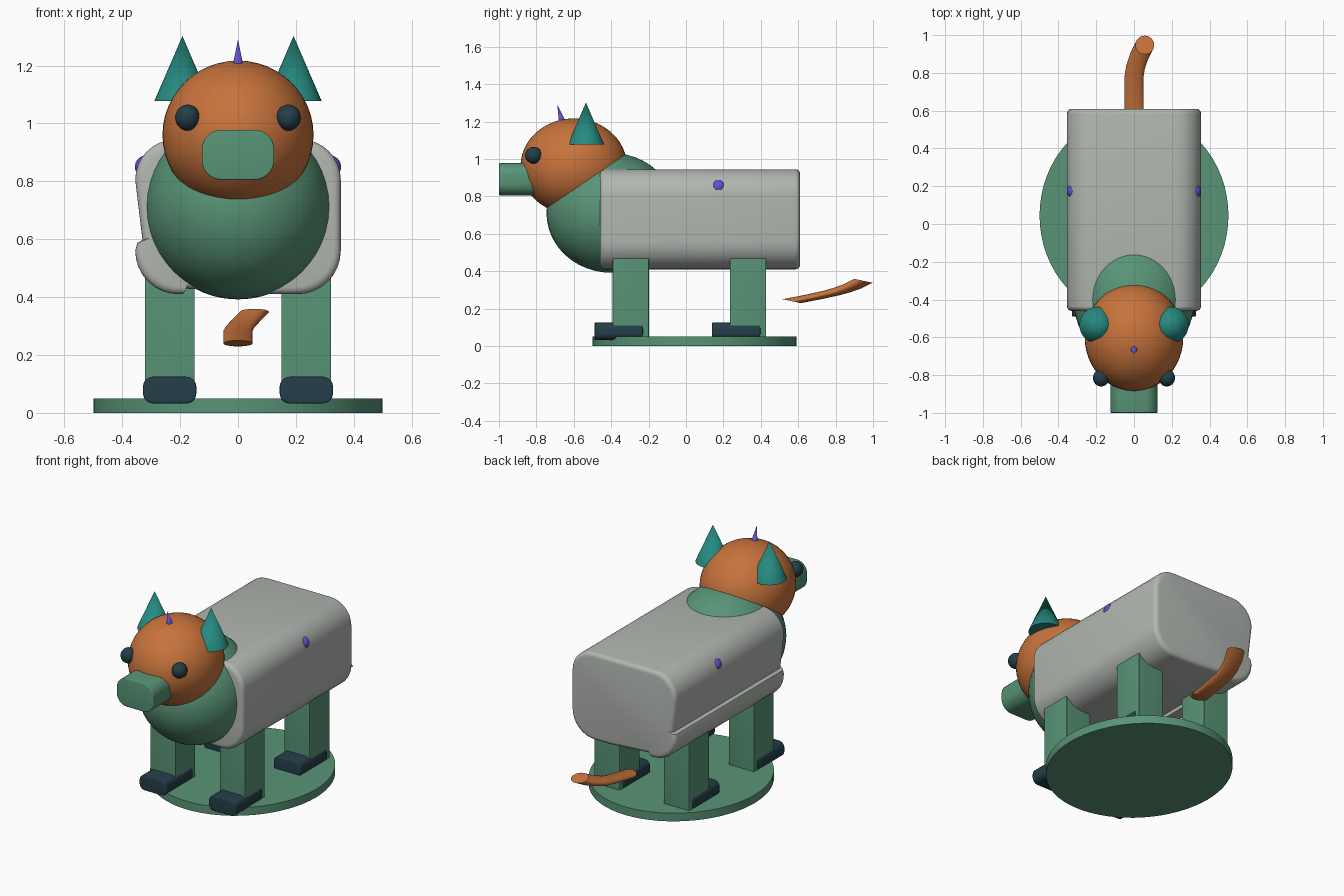
import bpy
import bmesh
from math import sin, cos, pi, radians
from mathutils import Vector

cube = bpy.data.objects.get("Cube")
if cube:
    bpy.data.objects.remove(cube, do_unlink=True)


def material(name, r, g, b):
    """Flat material from display colour values, stored as linear."""
    linear = [((c / 255 + 0.055) / 1.055) ** 2.4 for c in (r, g, b)] + [1]
    mat = bpy.data.materials.new(name)
    mat.use_nodes = True
    mat.diffuse_color = linear
    mat.node_tree.nodes["Principled BSDF"].inputs["Base Color"].default_value = linear
    return mat


GREY = material("pale_grey", 178, 183, 177)
GREEN = material("sage_green", 88, 148, 118)
ORANGE = material("burnt_orange", 200, 115, 60)
TEAL = material("teal", 37, 138, 128)
DARK = material("dark_slate", 36, 62, 72)
PURPLE = material("violet", 100, 80, 205)


def finish(obj, name, mat):
    obj.name = name
    obj.data.name = name
    obj.data.materials.append(mat)
    bpy.ops.object.select_all(action='DESELECT')
    obj.select_set(True)
    bpy.context.view_layer.objects.active = obj
    bpy.ops.object.shade_smooth_by_angle(angle=radians(35))
    return obj


def ellipsoid(name, mat, loc, size):
    bpy.ops.mesh.primitive_uv_sphere_add(segments=48, ring_count=24, location=loc)
    obj = bpy.context.object
    obj.scale = size
    bpy.ops.object.transform_apply(location=False, rotation=False, scale=True)
    return finish(obj, name, mat)


def cone(name, mat, base, tip, radius):
    base, tip = Vector(base), Vector(tip)
    axis = tip - base
    bpy.ops.mesh.primitive_cone_add(vertices=32, radius1=radius, depth=axis.length,
                                    location=(base + tip) / 2)
    obj = bpy.context.object
    obj.rotation_euler = axis.to_track_quat('Z', 'Y').to_euler()
    return finish(obj, name, mat)


def loft(name, mat, rings):
    """Skin a list of equal-length rings and cap both ends."""
    bm = bmesh.new()
    loops = [[bm.verts.new(p) for p in ring] for ring in rings]
    for a, b in zip(loops, loops[1:]):
        for i in range(len(a)):
            j = (i + 1) % len(a)
            bm.faces.new((a[i], a[j], b[j], b[i]))
    bm.faces.new(loops[0])
    bm.faces.new(loops[-1])
    bmesh.ops.recalc_face_normals(bm, faces=bm.faces)
    mesh = bpy.data.meshes.new(name)
    bm.to_mesh(mesh)
    bm.free()
    obj = bpy.data.objects.new(name, mesh)
    bpy.context.collection.objects.link(obj)
    return finish(obj, name, mat)


def arc(cx, cz, r, start, n=8):
    """Quarter turn anticlockwise from the start angle in degrees."""
    angles = [radians(start + 90 * i / n) for i in range(n + 1)]
    return [(cx + r * cos(a), cz + r * sin(a)) for a in angles]


def prism(name, mat, profile, y0, y1, edge):
    """Extrude an x-z profile along y with rounded end rims."""
    xs, zs = [p[0] for p in profile], [p[1] for p in profile]
    mx, mz = (min(xs) + max(xs)) / 2, (min(zs) + max(zs)) / 2
    hx, hz = max(xs) - mx, max(zs) - mz

    def ring(y, inset):
        return [(mx + (x - mx) * (1 - inset / hx), y, mz + (z - mz) * (1 - inset / hz))
                for x, z in profile]

    steps = [i * pi / 8 for i in range(5)]
    front = [ring(y0 + edge * (1 - sin(a)), edge * (1 - cos(a))) for a in reversed(steps)]
    front = [ring(y0 + edge * (1 - sin(a)), edge * (1 - cos(a))) for a in steps[::-1]]
    back = [ring(y1 - edge * (1 - sin(a)), edge * (1 - cos(a))) for a in steps]
    return loft(name, mat, front + back)


def rounded(x0, x1, z0, z1, r):
    return (arc(x1 - r, z1 - r, r, 0) + arc(x0 + r, z1 - r, r, 90)
            + arc(x0 + r, z0 + r, r, 180) + arc(x1 - r, z0 + r, r, 270))


# Oval ground plate
bpy.ops.mesh.primitive_cylinder_add(vertices=64, radius=1, depth=0.05, location=(0, 0.045, 0.025))
plate = bpy.context.object
plate.scale = (0.5, 0.545, 1)
bpy.ops.object.transform_apply(location=False, rotation=False, scale=True)
finish(plate, "base_plate", GREEN)

# Body: rounded section with a stepped, leaning right flank and underside
section = (arc(0.215, 0.805, 0.14, 0) + arc(-0.215, 0.805, 0.14, 90)
           + [(-0.33, 0.597), (-0.348, 0.587)]
           + arc(-0.205, 0.56, 0.15, 180)
           + [(-0.19, 0.41), (-0.187, 0.43), (0.1, 0.41)]
           + arc(0.205, 0.56, 0.15, 270))
prism("body", GREY, section, -0.46, 0.61, 0.025)

# Chest, head and snout
ellipsoid("chest", GREEN, (0, -0.4, 0.712), (0.32, 0.346, 0.32))
ellipsoid("head", ORANGE, (0, -0.6, 0.96), (0.261, 0.285, 0.257))
prism("snout", GREEN, rounded(-0.125, 0.125, 0.805, 0.978, 0.068), -1.0, -0.65, 0.005)
cone("horn", PURPLE, (0, -0.659, 1.19), (0, -0.688, 1.29), 0.02)

# Paired parts
for side, s in (("left", 1), ("right", -1)):
    ellipsoid(side + "_eye", DARK, (s * 0.174, -0.815, 1.02), (0.043, 0.045, 0.045))
    cone(side + "_ear", TEAL, (s * 0.192, -0.535, 1.077), (s * 0.192, -0.535, 1.302), 0.097)
    ellipsoid(side + "_flank_spot", PURPLE, (s * 0.316, 0.174, 0.85), (0.04, 0.04, 0.04))
    x0, x1 = sorted((s * 0.15, s * 0.322))
    for end, y in (("front", -0.393), ("back", 0.235)):
        prism(f"{end}_{side}_leg", GREEN, rounded(x0, x1, 0.045, 0.55, 0.006),
              y, y + 0.194, 0.004)
        prism(f"{end}_{side}_foot", DARK, rounded(x0 - 0.006, x1 + 0.006, 0.033, 0.125, 0.035),
              y - 0.096, y + 0.162, 0.005)

# Tail: near-level discs swept backwards, curling to the left
path = [(0, 0.565, 0.24), (0, 0.68, 0.262), (0, 0.78, 0.284),
        (0.008, 0.83, 0.298), (0.028, 0.89, 0.319), (0.057, 0.948, 0.349)]
tilt = radians(-12)
turns = [2 * pi * i / 32 for i in range(32)]
loft("tail", ORANGE, [[(x + 0.05 * cos(a), y + 0.05 * sin(a) * cos(tilt),
                        z + 0.05 * sin(a) * sin(tilt)) for a in turns] for x, y, z in path])
